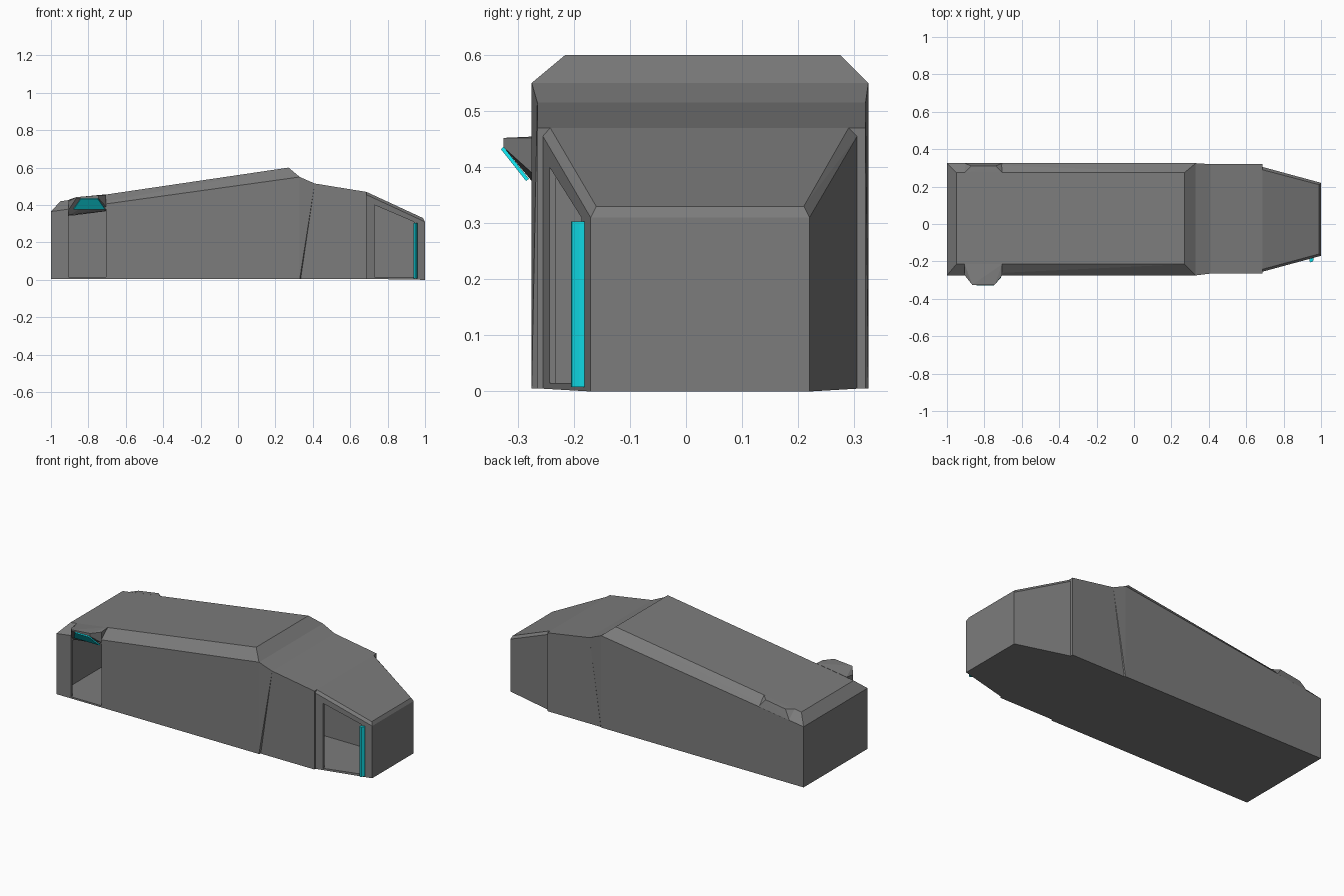
import bpy, bmesh

if "Cube" in bpy.data.objects:
    bpy.data.objects.remove(bpy.data.objects["Cube"])


def material(name, rgb):
    m = bpy.data.materials.new(name)
    m.use_nodes = True
    m.diffuse_color = (*rgb, 1)
    m.node_tree.nodes["Principled BSDF"].inputs["Base Color"].default_value = (*rgb, 1)
    return m


grey = material("hull grey", (0.2, 0.2, 0.2))
cyan = material("light cyan", (0.005, 0.7, 0.78))


def solid(name, points, mat=grey):
    """Flat-faced convex block around a few corner points."""
    bm = bmesh.new()
    for p in points:
        bm.verts.new(p)
    hull = bmesh.ops.convex_hull(bm, input=bm.verts)
    spare = {v for v in hull["geom_interior"] + hull["geom_unused"]
             if isinstance(v, bmesh.types.BMVert)}
    bmesh.ops.delete(bm, geom=list(spare), context='VERTS')
    bmesh.ops.dissolve_limit(bm, angle_limit=0.01, verts=bm.verts, edges=bm.edges)
    bmesh.ops.recalc_face_normals(bm, faces=bm.faces)
    me = bpy.data.meshes.new(name)
    bm.to_mesh(me)
    bm.free()
    me.materials.append(mat)
    ob = bpy.data.objects.new(name, me)
    bpy.context.collection.objects.link(ob)
    return ob


def across(x, ys, *zs):
    """Corner points of a cross-section at x."""
    return [(x, y, z) for y in ys for z in zs]


def cut(target, cutters):
    bpy.context.view_layer.objects.active = target
    for c in cutters:
        mod = target.modifiers.new("cut", 'BOOLEAN')
        mod.operation, mod.solver, mod.object = 'DIFFERENCE', 'EXACT', c
        bpy.ops.object.modifier_apply(modifier=mod.name)


wide, roof, mid = (-0.275, 0.325), (-0.215, 0.275), (-0.265, 0.32)
floor = 0.005

# Hull sections from tail to nose
main_hull = solid("main_hull",
                  across(-1, wide, floor, 0.365) + across(0.33, wide, floor, 0.55)
                  + across(-0.95, roof, 0.42) + across(0.27, roof, 0.6))
neck = solid("neck", across(0.33, wide, floor, 0.55)
             + across(0.335, mid, floor) + across(0.41, mid, 0.515))
front_hull = solid("front_hull", across(0.335, mid, floor) + across(0.41, mid, 0.515)
                   + across(0.687, mid, floor, 0.47))
nose = solid("nose", across(0.687, (-0.255, 0.305), floor, 0.455)
             + across(0.687, (-0.242, 0.29), 0.47)
             + across(1, (-0.17, 0.22), 0, 0.31) + across(0.99, (-0.16, 0.21), 0.33))

# Hollow rooms and their doorways
rear_room = solid("rear_room_cutter", across(-0.985, (-0.26, 0.31), 0.015, 0.33)
                  + across(0.3, (-0.26, 0.31), 0.015, 0.5))
rear_door = solid("rear_door_cutter", across(-0.905, (-0.3, -0.2), 0.015, 0.38)
                  + across(-0.705, (-0.3, -0.2), 0.015, 0.38))
nose_room = solid("nose_room_cutter", across(0.45, (-0.25, 0.1), 0.015, 0.44)
                  + across(0.7, (-0.24, 0.1), 0.015, 0.43)
                  + across(0.97, (-0.165, 0.1), 0.015, 0.3))
nose_door = solid("nose_door_cutter", across(0.73, (-0.3, -0.12), 0.015, 0.4)
                  + across(0.94, (-0.3, -0.12), 0.015, 0.31))
cut(main_hull, [rear_room, rear_door])
cut(front_hull, [nose_room])
cut(nose, [nose_room, nose_door])
for c in (rear_room, rear_door, nose_room, nose_door):
    bpy.data.objects.remove(c)

# Flared awning over the rear doorway
solid("awning", [
    (-0.905, -0.215, 0.428), (-0.705, -0.215, 0.457),
    (-0.905, -0.25, 0.345), (-0.705, -0.25, 0.368),
    (-0.905, -0.275, 0.375), (-0.705, -0.275, 0.39),
    (-0.905, -0.275, 0.42), (-0.705, -0.275, 0.452),
    (-0.865, -0.325, 0.435), (-0.745, -0.325, 0.435),
    (-0.865, -0.325, 0.442), (-0.745, -0.325, 0.452)])

# Roof bump on the far side
solid("roof_bump", [
    (-0.905, 0.275, 0.427), (-0.705, 0.275, 0.456),
    (-0.87, 0.31, 0.43), (-0.74, 0.31, 0.45),
    (-0.905, 0.325, 0.378), (-0.705, 0.325, 0.405),
    (-0.905, 0.27, 0.38), (-0.705, 0.27, 0.4)])

# Light panel under the awning
panel = [(-0.88, -0.28, 0.379), (-0.71, -0.28, 0.379),
         (-0.75, -0.325, 0.436), (-0.84, -0.325, 0.436)]
solid("awning_light", panel + [(x, y - 0.005, z - 0.004) for x, y, z in panel], cyan)

# Upright light bar beside the nose doorway
solid("door_light_bar", [(x, y, z) for z in (0.008, 0.303) for x, y in
                         ((0.937, -0.185), (0.937, -0.2), (0.945, -0.205),
                          (0.953, -0.203), (0.961, -0.19), (0.961, -0.18))], cyan)
